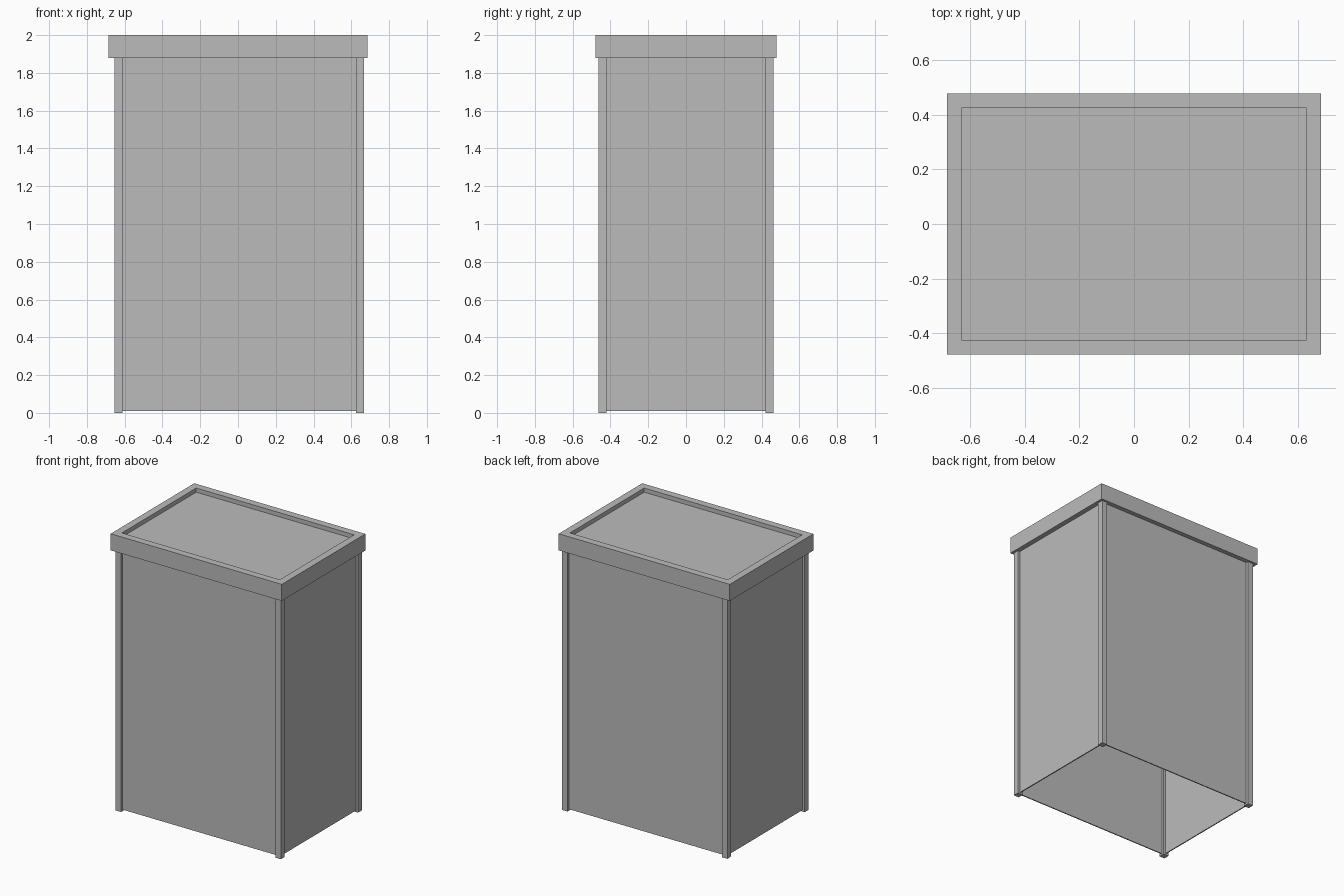
import bpy

# Remove the default cube
cube = bpy.data.objects.get("Cube")
if cube:
    bpy.data.objects.remove(cube, do_unlink=True)

GREY = 0.5
grey = bpy.data.materials.new("plain grey")
grey.use_nodes = True
grey.diffuse_color = (GREY, GREY, GREY, 1)
grey.node_tree.nodes["Principled BSDF"].inputs["Base Color"].default_value = (GREY, GREY, GREY, 1)


def box(name, low, high):
    """Axis-aligned box between two corners."""
    bpy.ops.mesh.primitive_cube_add(size=1)
    ob = bpy.context.object
    ob.name = name
    ob.location = [(a + b) / 2 for a, b in zip(low, high)]
    ob.scale = [b - a for a, b in zip(low, high)]
    bpy.ops.object.transform_apply(location=True, rotation=False, scale=True)
    ob.data.materials.append(grey)
    return ob


SHIFT = 0.006                # the body sits slightly off the lid's centre
POST_X, POST_Y = 0.661, 0.463
POST = 0.043
WALL_X, WALL_Y = POST_X - 0.018, POST_Y - 0.018
THICK = 0.008
RIM_X, RIM_Y, RIM = 0.685, 0.478, 0.053
RIM_LOW, ROOF = 1.88, 1.97

# Corner posts
for sx, side in ((-1, "right"), (1, "left")):
    for sy, end in ((-1, "front"), (1, "back")):
        x = sorted((sx * POST_X, sx * (POST_X - POST)))
        y = sorted((sy * POST_Y, sy * (POST_Y - POST)))
        box(f"{end}_{side}_post", (x[0] + SHIFT, y[0], 0), (x[1] + SHIFT, y[1], ROOF - 0.02))

# Thin wall panels set into the posts, open underneath
for s, end, side in ((-1, "front", "right"), (1, "back", "left")):
    y = sorted((s * WALL_Y, s * (WALL_Y - THICK)))
    box(f"{end}_wall", (SHIFT - WALL_X, y[0], 0.01), (SHIFT + WALL_X, y[1], ROOF - 0.02))
    x = sorted((s * WALL_X, s * (WALL_X - THICK)))
    box(f"{side}_wall", (x[0] + SHIFT, -WALL_Y, 0.01), (x[1] + SHIFT, WALL_Y, ROOF - 0.02))

    # Lid rim boards
    y = sorted((s * RIM_Y, s * (RIM_Y - RIM)))
    box(f"{end}_rim", (-RIM_X, y[0], RIM_LOW), (RIM_X, y[1], 2))
    x = sorted((s * RIM_X, s * (RIM_X - RIM)))
    box(f"{side}_rim", (x[0], RIM - RIM_Y, RIM_LOW), (x[1], RIM_Y - RIM, 2))

# Sunken roof panel
box("roof_panel", (RIM - RIM_X, RIM - RIM_Y, ROOF - 0.02), (RIM_X - RIM, RIM_Y - RIM, ROOF))
